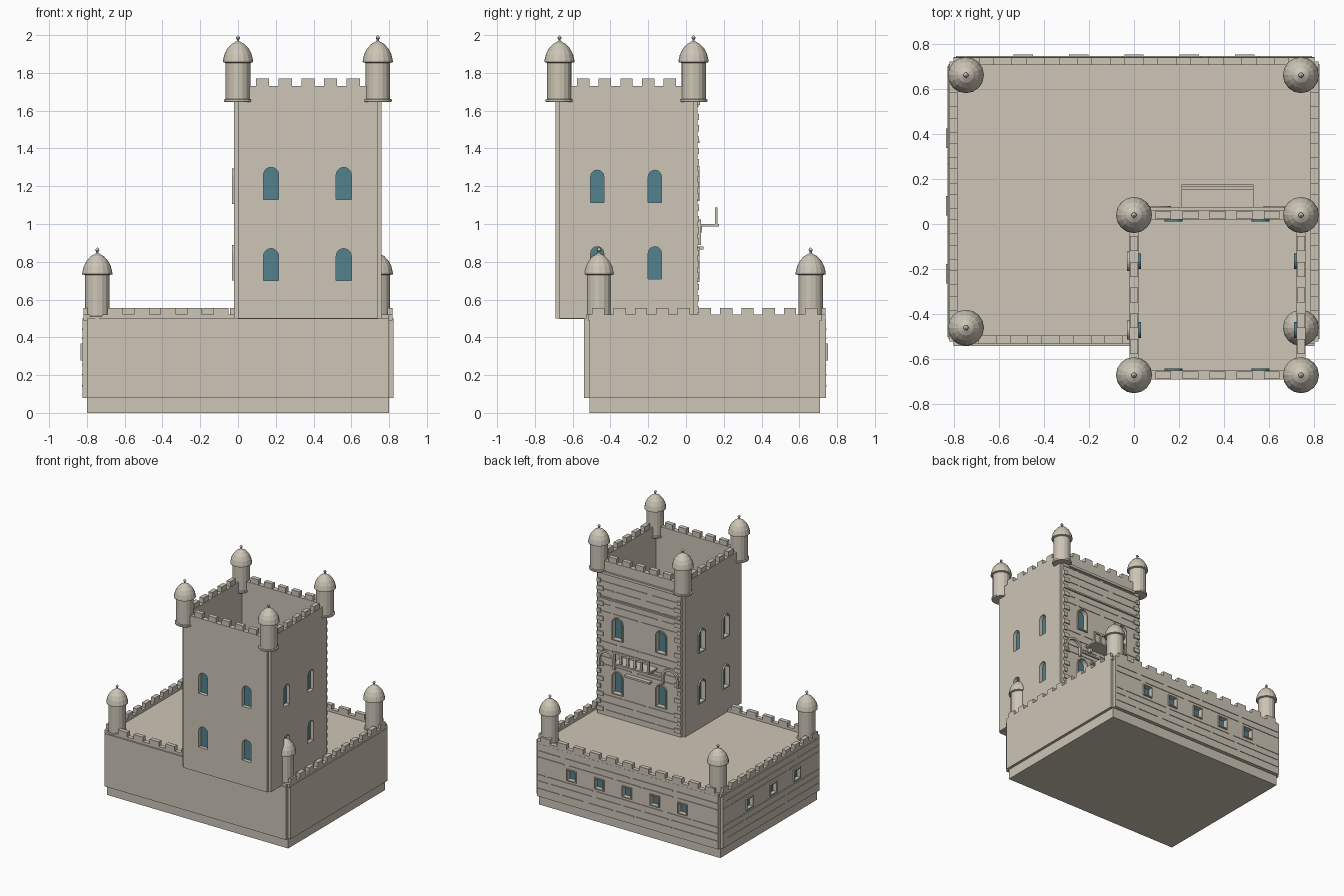
import bpy, bmesh, math, random
from mathutils import Vector

random.seed(4)
if "Cube" in bpy.data.objects:
    bpy.data.objects.remove(bpy.data.objects["Cube"])


def material(name, rgb):
    m = bpy.data.materials.new(name)
    m.use_nodes = True
    m.diffuse_color = (*rgb, 1)
    m.node_tree.nodes["Principled BSDF"].inputs["Base Color"].default_value = (*rgb, 1)
    return m


STONE = material("pale stone", (0.61, 0.56, 0.47))
GLASS = material("blue glass", (0.085, 0.22, 0.27))


def finish(name, bm, mat):
    bmesh.ops.recalc_face_normals(bm, faces=bm.faces)
    mesh = bpy.data.meshes.new(name)
    bm.to_mesh(mesh)
    bm.free()
    mesh.materials.append(mat)
    ob = bpy.data.objects.new(name, mesh)
    bpy.context.collection.objects.link(ob)
    return ob


def add_box(bm, x0, x1, y0, y1, z0, z1):
    vs = bmesh.ops.create_cube(bm, size=1)["verts"]
    for v in vs:
        v.co = Vector((x1 if v.co.x > 0 else x0, y1 if v.co.y > 0 else y0,
                       z1 if v.co.z > 0 else z0))


def boxes(name, *dims, mat=STONE):
    bm = bmesh.new()
    for d in dims:
        add_box(bm, *d)
    return finish(name, bm, mat)


def place(axis, u, d, z):
    return (u, d, z) if axis == "y" else (d, u, z)


def wall_box(axis, u0, u1, d0, d1, z0, z1):
    d0, d1 = sorted((d0, d1))
    return (u0, u1, d0, d1, z0, z1) if axis == "y" else (d0, d1, u0, u1, z0, z1)


# Window outlines: square, or with a round head
def outline(u, z0, w, h, arched, grow=0.0):
    r = w / 2 + grow
    if not arched:
        return [(u - r, z0 - grow), (u + r, z0 - grow), (u + r, z0 + h + grow), (u - r, z0 + h + grow)]
    spring = z0 + h - w / 2
    head = [(u + r * math.cos(a), spring + r * math.sin(a))
            for a in (math.pi * i / 10 for i in range(11))]
    return [(u - r, z0 - grow), (u + r, z0 - grow)] + head


def prism(name, axis, pts, d0, d1, mat):
    bm = bmesh.new()
    a, b = [[bm.verts.new(place(axis, u, d, z)) for u, z in pts] for d in (d0, d1)]
    bm.faces.new(a)
    bm.faces.new(b[::-1])
    for i in range(len(a)):
        j = (i + 1) % len(a)
        bm.faces.new((a[i], b[i], b[j], a[j]))
    return finish(name, bm, mat)


def ring(name, axis, outer, inner, d0, d1, closed=True):
    bm = bmesh.new()
    loops = [[bm.verts.new(place(axis, u, d, z)) for u, z in pts]
             for pts, d in ((outer, d0), (outer, d1), (inner, d1), (inner, d0))]
    n = len(outer)
    for k in range(4):
        p, q = loops[k], loops[(k + 1) % 4]
        for i in range(n if closed else n - 1):
            j = (i + 1) % n
            bm.faces.new((p[i], p[j], q[j], q[i]))
    if not closed:
        for i in (0, -1):
            bm.faces.new([l[i] for l in loops])
    return finish(name, bm, STONE)


def window(name, wall, axis, u, z0, w, h, face, out, depth, arched, framed):
    """Cut an opening in a wall, set a pane inside it and frame it."""
    pts = outline(u, z0, w, h, arched)
    back = face - out * depth
    cutter = prism("cutter", axis, pts, face + out * 0.05, back - out * 0.02, STONE)
    cutter.hide_render = True
    mod = wall.modifiers.new("opening", "BOOLEAN")
    mod.operation, mod.solver, mod.object = "DIFFERENCE", "EXACT", cutter
    bpy.context.view_layer.objects.active = wall
    bpy.ops.object.modifier_apply(modifier=mod.name)
    bpy.data.objects.remove(cutter)
    prism(name + "_pane", axis, pts, back, back - out * 0.021, GLASS)
    if framed:
        ring(name + "_frame", axis, outline(u, z0, w, h, arched, 0.008), pts,
             face - out * 0.005, face + out * 0.011)


# Base: plinth and notched body
boxes("plinth", (-0.8, 0.8, -0.51, 0.71, 0, 0.09))
base_long = boxes("base_body_deep", (-0.8, 0.8, -0.54, 0.74, 0.08, 0.5))
base_wide = boxes("base_body_wide", (-0.822, 0.822, -0.51, 0.71, 0.08, 0.499))
for u in (-0.49, -0.245, 0, 0.245, 0.49):
    # the two body volumes overlap, so the recess stays within the outer one
    window("base_back_window", base_long, "y", u, 0.285, 0.07, 0.075, 0.74, 1, 0.025, False, True)
for u in (-0.22, 0.08, 0.38):
    window("base_side_window", base_wide, "x", u, 0.285, 0.07, 0.075, -0.822, -1, 0.02, False, True)

# Tower: four slab walls round an open shaft
T0, T1 = 0.5, 1.73
boxes("tower_floor", (0, 0.74, -0.67, 0.04, 0.498, 0.51))
tower = {
    "front": (boxes("tower_front_wall", (0, 0.74, -0.69, -0.65, T0, T1)), "y", -0.69, -1),
    "back": (boxes("tower_back_wall", (0, 0.74, 0.02, 0.06, T0, T1)), "y", 0.06, 1),
    "right": (boxes("tower_right_wall", (-0.02, 0.02, -0.67, 0.04, T0, T1)), "x", -0.02, -1),
    "left": (boxes("tower_left_wall", (0.72, 0.76, -0.67, 0.04, T0, T1)), "x", 0.76, 1),
}
for side, (wall, axis, face, out) in tower.items():
    for u in ((0.175, 0.56) if axis == "y" else (-0.47, -0.165)):
        for z0 in (0.70, 1.13) if axis == "y" else (0.71, 1.115):
            window("tower_" + side + "_window", wall, axis, u, z0, 0.08 if axis == "y" else 0.07,
                   0.17, face, out, 0.029, True, side in ("right", "back"))


# Battlements
def battlement(name, axis, u0, u1, d, z, pitch, low, high, thick):
    dims = [wall_box(axis, u0, u1, d - thick / 2, d + thick / 2, z - 0.01, z + low)] if low else []
    n = round((u1 - u0) / pitch)
    step = (u1 - u0) / n
    for i in range(n):
        c = u0 + (i + 0.5) * step
        dims.append(wall_box(axis, c - step * 0.29, c + step * 0.29, d - thick / 2,
                             d + thick / 2, z + low - 0.004, z + high))
    boxes(name, *dims)


for x in (-0.80, 0.80):
    battlement("base_side_battlement", "x", -0.52, 0.72, x, 0.5, 0.112, 0.02, 0.056, 0.034)
battlement("base_back_battlement", "y", -0.8, 0.8, 0.722, 0.5, 0.14, 0.02, 0.056, 0.034)
battlement("base_front_battlement", "y", -0.72, -0.02, -0.512, 0.5, 0.14, 0.02, 0.056, 0.034)
boxes("base_front_curb", (0.76, 0.8, -0.529, -0.495, 0.49, 0.52))
for y in (-0.67, 0.04):
    battlement("tower_battlement", "y", 0.07, 0.67, y, T1, 0.117, 0, 0.04, 0.034)
for x in (0, 0.74):
    battlement("tower_battlement", "x", -0.6, -0.03, x, T1, 0.114, 0, 0.04, 0.034)


# Domed corner turrets, turned from one profile
def turret(name, x, y, z, h):
    low = [(0, 0), (0.07, 0), (0.074, 0.006), (0.074, 0.014), (0.065, 0.017)]
    cap = [(0.065, 0), (0.08, 0.004), (0.079, 0.016), (0.072, 0.045), (0.057, 0.075),
           (0.034, 0.1), (0.012, 0.112), (0.006, 0.116), (0.006, 0.124), (0.011, 0.131),
           (0.009, 0.138), (0, 0.147)]
    bm = bmesh.new()
    pts = low + [(r, h + t) for r, t in cap]
    vs = [bm.verts.new((r, 0, t)) for r, t in pts]
    edges = [bm.edges.new(p) for p in zip(vs, vs[1:])]
    bmesh.ops.spin(bm, geom=vs + edges, cent=(0, 0, 0), axis=(0, 0, 1),
                   angle=math.tau, steps=16)
    bmesh.ops.remove_doubles(bm, verts=bm.verts, dist=0.0005)
    finish(name, bm, STONE).location = (x, y, z)


for x in (-0.745, 0.74):
    for y in (-0.46, 0.66):
        turret("base_turret", x, y, 0.495, 0.235)
for x in (0, 0.74):
    for y in (-0.67, 0.04):
        turret("tower_turret", x, y, 1.645, 0.208)


# Raised courses and corner stones on the back and right walls
def courses(name, axis, u0, u1, d, out, levels, gap=None):
    dims = []
    for z in levels:
        u = u0
        while u < u1 - 0.05:
            end = min(u1, u + random.uniform(0.15, 0.4))
            if not any(g0 < z < g1 for g0, g1 in gap or []):
                dims.append(wall_box(axis, u, end, d - out * 0.004, d + out * 0.005, z, z + 0.007))
            u = end + random.uniform(0.01, 0.05)
    boxes(name, *dims)


def quoins(name, axis, ends, d, out, z0, z1, step):
    dims = []
    for i in range(int((z1 - z0) / step)):
        w = 0.03 if i % 2 else 0.055
        z = z0 + i * step
        for u, s in ((ends[0], 1), (ends[1], -1)):
            a, b = sorted((u, u + s * w))
            dims.append(wall_box(axis, a, b, d - out * 0.004, d + out * 0.01, z, z + step * 0.55))
    boxes(name, *dims)


openings = [(0.68, 0.88), (1.11, 1.31)]
courses("tower_courses", "y", 0.01, 0.73, 0.06, 1,
        [0.54 + 0.06 * i for i in range(19)], openings)
quoins("tower_corner_stones", "y", (0, 0.74), 0.06, 1, 0.53, 1.64, 0.06)
base_levels = (0.14, 0.2, 0.25, 0.39, 0.44)
courses("base_back_courses", "y", -0.79, 0.79, 0.74, 1, base_levels)
courses("base_side_courses", "x", -0.5, 0.7, -0.822, -1, base_levels)
boxes("tower_string_courses", (0.01, 0.73, 0.055, 0.072, 1.43, 1.442),
      (0.05, 0.69, 0.055, 0.075, 1.63, 1.65))

# Balcony, sill ledge and hood arches on the back of the tower
rail = [(0.21, 0.53, 0.05, 0.175, 0.988, 1.0), (0.21, 0.53, 0.153, 0.168, 1.073, 1.087)]
rail += [(x, x + 0.018, 0.154, 0.167, 0.995, 1.08) for x in (0.21 + 0.0604 * i for i in range(6))]
rail += [(x, x + 0.02, 0.05, 0.085, 0.955, 0.99) for x in (0.24, 0.48)]
boxes("balcony", *rail)
boxes("sill_ledge", (0.26, 0.48, 0.05, 0.093, 0.865, 0.88))
for u in (0.09, 0.65):
    big, small = [outline(u, 0.91, w, 0.04 + w / 2, True)[2:] for w in (0.15, 0.115)]
    legs = [[(p[0][0], 0.89)] + p + [(p[-1][0], 0.89)] for p in (big, small)]
    ring("hood_arch", "y", legs[0], legs[1], 0.055, 0.08, closed=False)
boxes("hood_string", (0.16, 0.58, 0.055, 0.07, 0.93, 0.942))
